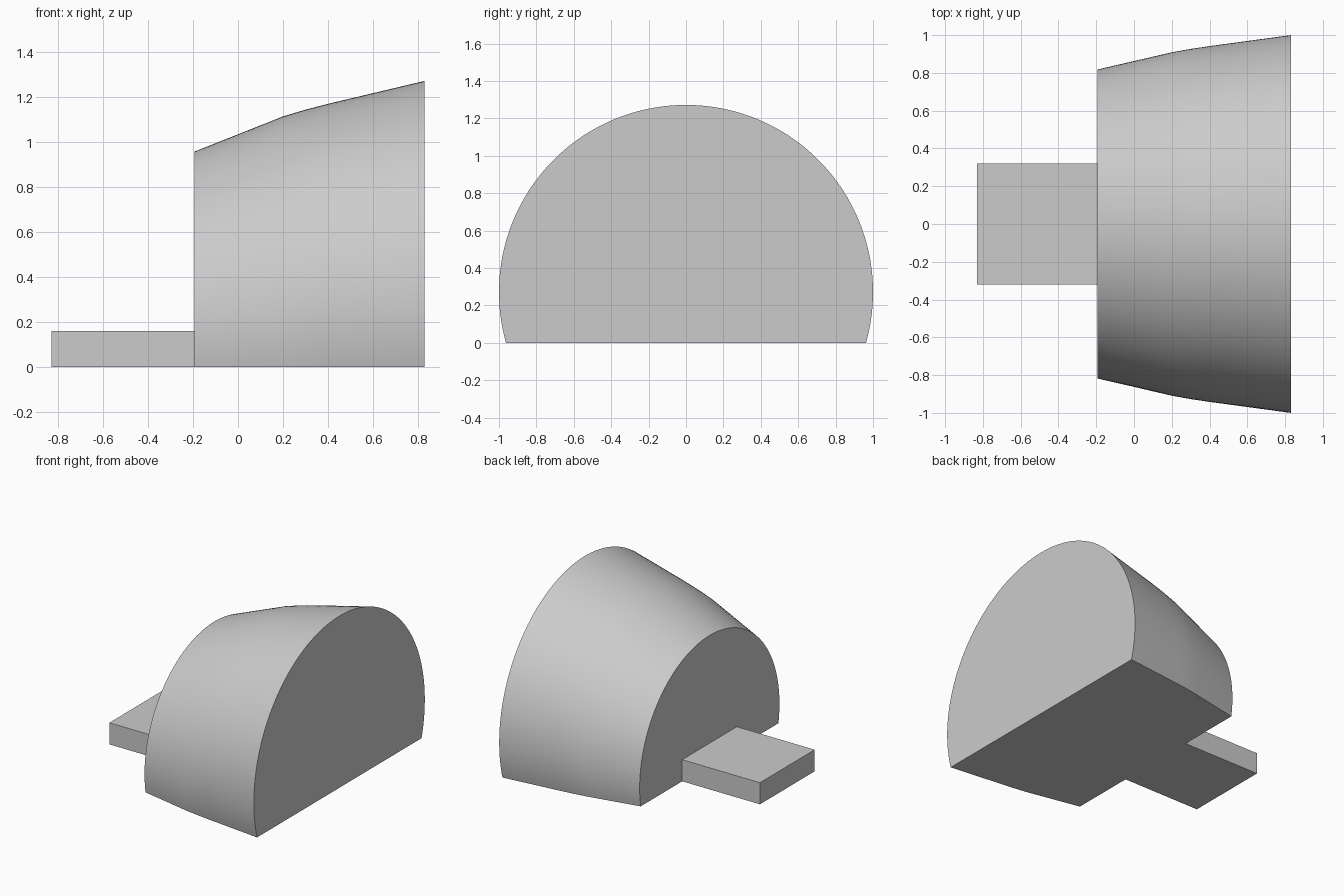
import bpy, bmesh, math

cube = bpy.data.objects.get("Cube")
if cube:
    bpy.data.objects.remove(cube, do_unlink=True)

grey = bpy.data.materials.new("plain_grey")
grey.use_nodes = True
colour = (0.6, 0.6, 0.6, 1)
grey.diffuse_color = colour
grey.node_tree.nodes["Principled BSDF"].inputs["Base Color"].default_value = colour


def add_object(name, bm):
    bmesh.ops.recalc_face_normals(bm, faces=bm.faces)
    mesh = bpy.data.meshes.new(name)
    bm.to_mesh(mesh)
    bm.free()
    mesh.materials.append(grey)
    obj = bpy.data.objects.new(name, mesh)
    bpy.context.collection.objects.link(obj)
    return obj


# Flared body: circular sections cut off flat at the ground
SECTIONS = [  # x, radius, centre height
    (-0.193, 0.818, 0.14),
    (0.2, 0.909, 0.205),
    (0.3, 0.927, 0.217),
    (0.4, 0.942, 0.228),
    (0.83, 1.0, 0.272),
]
STEPS = 96
bm = bmesh.new()
rings = []
for x, radius, centre in SECTIONS:
    dip = math.asin(centre / radius)
    ring = []
    for i in range(STEPS + 1):
        a = -dip + (math.pi + 2 * dip) * i / STEPS
        ring.append(bm.verts.new((x, radius * math.cos(a), centre + radius * math.sin(a))))
    rings.append(ring)
for r0, r1 in zip(rings, rings[1:]):
    for i in range(STEPS):
        bm.faces.new((r0[i], r0[i + 1], r1[i + 1], r1[i]))
# End caps and flat base
bm.faces.new(rings[0])
bm.faces.new(rings[-1])
bm.faces.new([r[0] for r in rings] + [r[-1] for r in reversed(rings)])
body = add_object("flared_body", bm)
bpy.ops.object.select_all(action="DESELECT")
body.select_set(True)
bpy.context.view_layer.objects.active = body
bpy.ops.object.shade_smooth_by_angle(angle=math.radians(30))

# Flat tab standing out from the small end
bm = bmesh.new()
bmesh.ops.create_cube(bm, size=1)
for v in bm.verts:
    v.co.x = -0.83 if v.co.x < 0 else -0.193
    v.co.y *= 0.64
    v.co.z = 0.16 if v.co.z > 0 else 0
add_object("flat_tab", bm)
